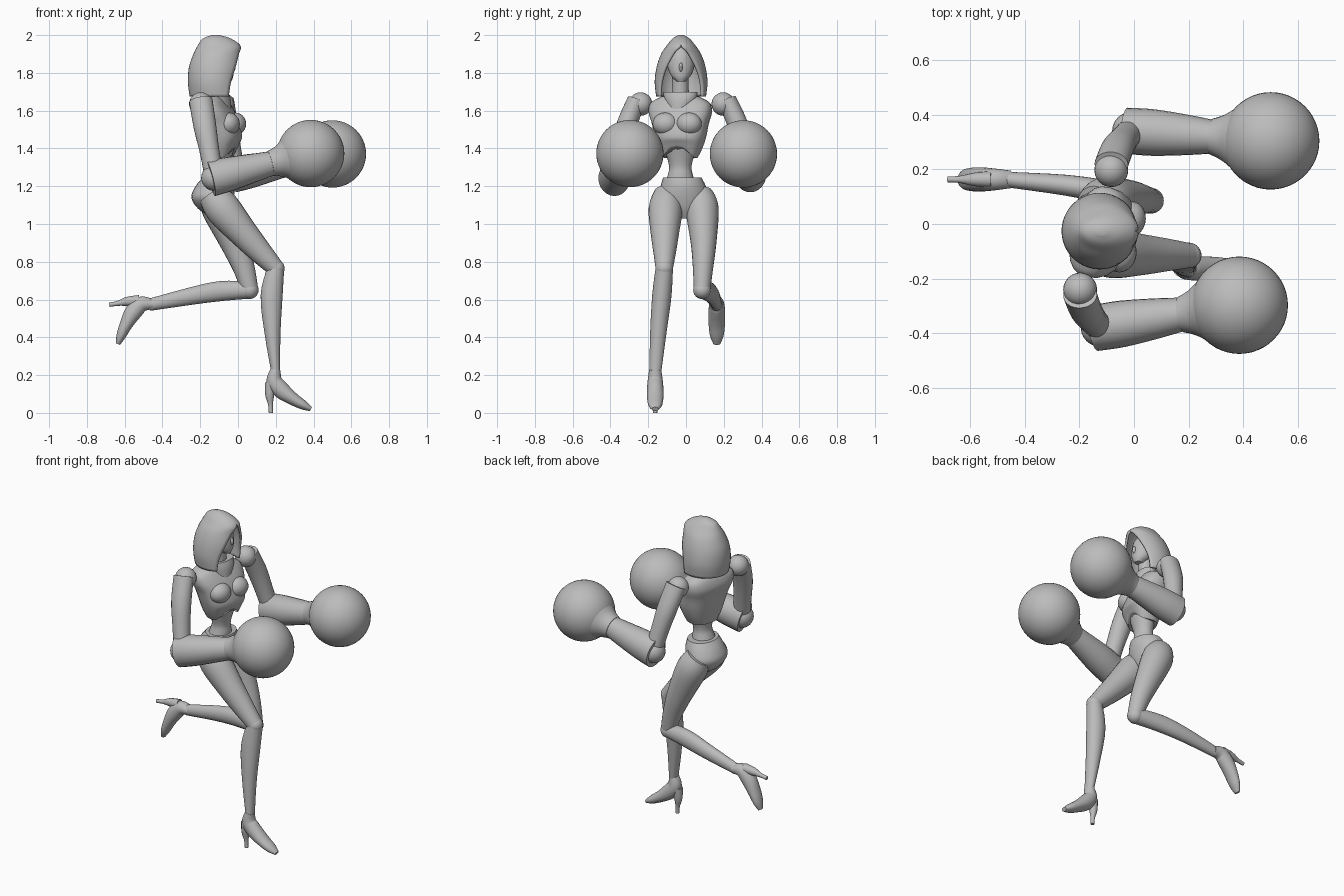
import bpy
import bmesh
from math import sin, cos, pi, radians, copysign
from mathutils import Vector, Matrix

if "Cube" in bpy.data.objects:
    bpy.data.objects.remove(bpy.data.objects["Cube"])

grey = bpy.data.materials.new("plain_grey")
grey.use_nodes = True
grey.diffuse_color = (0.5, 0.5, 0.5, 1)
grey.node_tree.nodes["Principled BSDF"].inputs["Base Color"].default_value = (0.5, 0.5, 0.5, 1)


def finish(name, bm, matrix=Matrix(), sharp=40):
    bmesh.ops.recalc_face_normals(bm, faces=bm.faces)
    mesh = bpy.data.meshes.new(name)
    bm.to_mesh(mesh)
    bm.free()
    mesh.materials.append(grey)
    obj = bpy.data.objects.new(name, mesh)
    bpy.context.collection.objects.link(obj)
    obj.matrix_world = matrix
    bpy.ops.object.select_all(action='DESELECT')
    obj.select_set(True)
    bpy.context.view_layer.objects.active = obj
    bpy.ops.object.shade_smooth_by_angle(angle=radians(sharp))
    return obj


def refine(rings, steps=4):
    """Smooth curve through a short list of rings."""
    rows = [Vector(r) for r in rings]
    out = []
    for i in range(len(rows) - 1):
        b, c = rows[i], rows[i + 1]
        a, d = rows[max(i - 1, 0)], rows[min(i + 2, len(rows) - 1)]
        for s in range(steps):
            t = s / steps
            out.append(b + (c - a) * t / 2 + (a * 2 - b * 5 + c * 4 - d) * t * t / 2
                       + (b * 3 - a - c * 3 + d) * t ** 3 / 2)
    return out + [rows[-1]]


def skin(bm, rows, closed):
    for lower, upper in zip(rows, rows[1:]):
        n = len(lower)
        for i in range(n if closed else n - 1):
            j = (i + 1) % n
            bm.faces.new((lower[i], lower[j], upper[j], upper[i]))


def loft(name, rings, side=(0, 1, 0), level=False, power=2, lift=0, matrix=Matrix(), sides=24):
    """Rings are x, y, z, half width along side, half depth."""
    rings = refine(rings)
    bm = bmesh.new()
    rows = []
    for k, ring in enumerate(rings):
        before, after = rings[max(k - 1, 0)], rings[min(k + 1, len(rings) - 1)]
        t = Vector((0, 0, 1)) if level else (Vector(after[:3]) - Vector(before[:3])).normalized()
        u = Vector(side)
        u = (u - t * u.dot(t)).normalized()
        v = u.cross(t)
        row = []
        for i in range(sides):
            c, s = cos(2 * pi * i / sides), sin(2 * pi * i / sides)
            p = Vector(ring[:3]) + u * ring[3] * copysign(abs(s) ** (2 / power), s)
            p += v * ring[4] * copysign(abs(c) ** (2 / power), c)
            # Arch the lower edge upward at the middle of the front
            p.z += lift * max(c, 0) ** 3 * max(0, 1 - k / 8)
            row.append(bm.verts.new(p))
        rows.append(row)
    skin(bm, rows, True)
    bm.faces.new(rows[0])
    bm.faces.new(rows[-1])
    return finish(name, bm, matrix)


def ball(name, centre, radii, segments=24, turn=0):
    bm = bmesh.new()
    bmesh.ops.create_uvsphere(bm, u_segments=segments, v_segments=segments // 2, radius=1)
    bmesh.ops.scale(bm, vec=radii, verts=bm.verts)
    return finish(name, bm, Matrix.Translation(centre) @ Matrix.Rotation(turn, 4, 'Z'))


# Torso, turned a little to one side
TURN = radians(-15)
across = (-sin(TURN), cos(TURN), 0)
ahead = Vector((cos(TURN), sin(TURN), 0))
loft("chest", [(-.09, -.03, 1.35, .09, .075), (-.09, -.03, 1.40, .115, .09),
               (-.09, -.03, 1.46, .135, .105), (-.105, -.03, 1.53, .15, .105),
               (-.125, -.03, 1.59, .168, .1), (-.135, -.03, 1.64, .16, .08),
               (-.135, -.03, 1.675, .1, .06)],
     side=across, level=True, power=2.6, lift=.06)
for sign, label in ((-1, "first"), (1, "second")):
    spot = Vector((-.095, -.03, 1.53)) + ahead * .065 + Vector(across) * .065 * sign
    ball(label + "_bust", spot, (.058, .068, .06), turn=TURN)
loft("waist", [(-.11, -.03, 1.2, .085, .075), (-.1, -.03, 1.26, .066, .06),
               (-.095, -.03, 1.31, .06, .052), (-.09, -.03, 1.4, .085, .07)], level=True)
loft("pelvis", [(-.1, -.005, 1.03, .03, .035), (-.125, -.01, 1.08, .095, .085),
                (-.135, -.015, 1.14, .135, .112), (-.12, -.015, 1.2, .12, .105),
                (-.105, -.02, 1.245, .102, .082)], level=True)

# Neck, collar and head
loft("neck", [(-.13, -.03, 1.62, .065, .06), (-.115, -.03, 1.7, .045, .045),
              (-.11, -.03, 1.8, .045, .045)])
loft("collar", [(-.1, -.035, 1.6, .06, .065), (-.1, -.03, 1.66, .085, .06),
                (-.11, -.03, 1.7, .095, .055)], side=across, level=True)
loft("head", [(-.06, -.027, 1.755, .022, .025), (-.075, -.027, 1.785, .052, .05),
              (-.1, -.027, 1.84, .072, .075), (-.105, -.027, 1.9, .06, .068),
              (-.105, -.027, 1.945, .025, .03)], level=True)
ball("nose", (-.026, -.027, 1.83), (.014, .01, .024), 12)

# Hood: centre x, z, half depth, half width, half angle of the opening
bm = bmesh.new()
rows = []
for cx, z, depth, width, gap in refine([
        (-.118, 1.675, .138, .132, 60), (-.125, 1.75, .14, .14, 51),
        (-.12, 1.83, .14, .13, 40), (-.11, 1.9, .126, .106, 24),
        (-.1, 1.945, .113, .076, 2), (-.112, 1.982, .074, .045, 1),
        (-.118, 2, .02, .014, 1)]):
    gap = radians(max(gap, 1))
    arc = [gap + (2 * pi - 2 * gap) * i / 32 for i in range(33)]
    rows.append([bm.verts.new((cx + depth * cos(a), -.026 + width * sin(a), z)) for a in arc])
skin(bm, rows, False)
bm.faces.new(rows[-1])
bmesh.ops.remove_doubles(bm, verts=bm.verts, dist=.005)
hood = finish("hood", bm)
shell = hood.modifiers.new("thickness", 'SOLIDIFY')
shell.thickness = .014
shell.offset = -1


# Arms with round gloves
def arm(label, shoulder, elbow, glove):
    s, e, g = Vector(shoulder), Vector(elbow), Vector(glove)
    ball(label + "_shoulder", s, (.062,) * 3)
    out = Vector((0, copysign(.035, s.y), 0))
    loft(label + "_upper_arm", [(*(s + out * .6 + Vector((0, 0, .02))), .05, .062),
                                (*(s.lerp(e, .3) + out), .054, .06),
                                (*(s.lerp(e, .65) + out * .6), .052, .052),
                                (*e, .05, .05)])
    ball(label + "_elbow", e, (.07,) * 3)
    axis = (g - e).normalized()
    wrist = g - axis * .19
    loft(label + "_forearm", [(*(e - axis * .02), .084, .095), (*e.lerp(wrist, .25), .085, .09),
                              (*e.lerp(wrist, .65), .073, .075), (*wrist, .058, .062)])
    loft(label + "_cuff", [(*(g - axis * .222), .066, .068), (*(g - axis * .195), .076, .075),
                           (*(g - axis * .165), .092, .088), (*(g - axis * .12), .125, .122)])
    ball(label + "_glove", g, (.178,) * 3, 48)


arm("near", (-.197, -.24, 1.635), (-.125, -.378, 1.245), (.385, -.297, 1.373))
arm("far", (-.083, .197, 1.635), (-.01, .34, 1.265), (.5, .304, 1.371))


# Legs with heeled shoes
def leg(label, thigh, shin, pitch):
    loft(label + "_thigh", thigh)
    loft(label + "_shin", shin)
    ball(label + "_knee", shin[0][:3], (.047,) * 3)
    place = Matrix.Translation(shin[-1][:3]) @ Matrix.Rotation(radians(pitch), 4, 'Y')
    loft(label + "_shoe", [(0, 0, .02, .032, .026), (-.008, 0, -.04, .04, .042),
                           (.03, 0, -.09, .044, .045), (.09, 0, -.135, .043, .034),
                           (.145, 0, -.168, .036, .025), (.186, 0, -.19, .018, .012)],
         matrix=place)
    loft(label + "_heel", [(-.028, 0, -.05, .03, .03), (-.032, 0, -.115, .024, .024),
                           (-.028, 0, -.165, .013, .013), (-.026, 0, -.21, .011, .011)],
         matrix=place, sides=12)


leg("standing",
    [(-.14, -.1, 1.16, .07, .075), (-.08, -.108, 1.08, .09, .094), (.03, -.112, .95, .075, .077),
     (.12, -.113, .85, .06, .062), (.2, -.115, .765, .046, .046)],
    [(.2, -.115, .765, .046, .045), (.178, -.128, .62, .051, .058),
     (.183, -.147, .42, .043, .042), (.2, -.163, .21, .031, .023)], 0)
leg("raised",
    [(-.14, .07, 1.16, .07, .075), (-.1, .085, 1.08, .088, .092), (-.02, .093, .9, .068, .074),
     (.03, .09, .77, .054, .058), (.062, .085, .655, .044, .045)],
    [(.062, .085, .65, .044, .045), (-.09, .115, .645, .043, .053),
     (-.25, .142, .618, .038, .046), (-.47, .163, .572, .028, .032)], 83)
